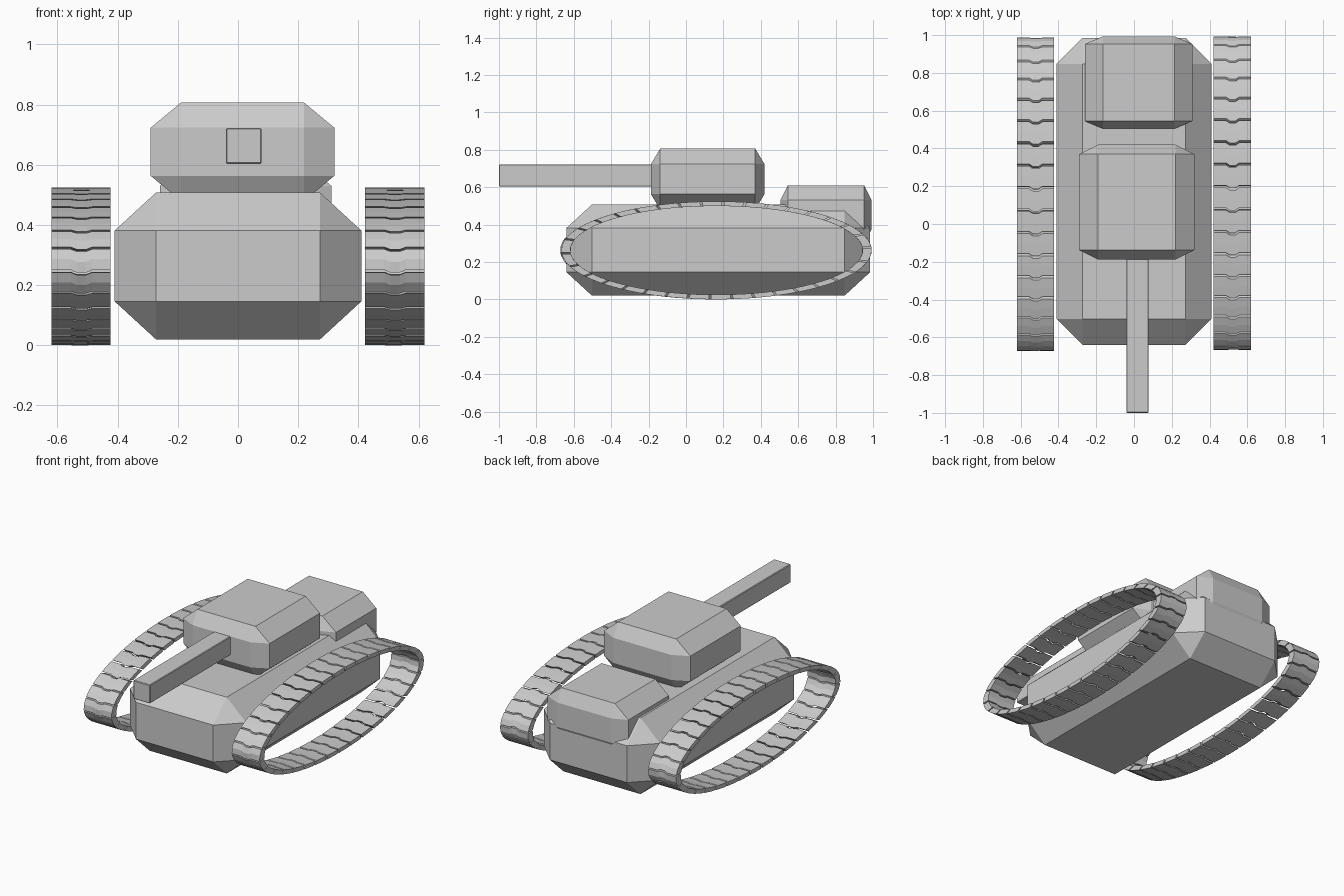
import bpy, bmesh, math
from mathutils import Vector

if "Cube" in bpy.data.objects:
    bpy.data.objects.remove(bpy.data.objects["Cube"])


def add_object(name, bm):
    bmesh.ops.recalc_face_normals(bm, faces=bm.faces)
    mesh = bpy.data.meshes.new(name)
    bm.to_mesh(mesh)
    bm.free()
    obj = bpy.data.objects.new(name, mesh)
    bpy.context.collection.objects.link(obj)
    return obj


def chamfered_box(name, lo, hi, chamfer):
    """Box from lo to hi whose edges are cut by a different amount per axis."""
    lo, hi, c = Vector(lo), Vector(hi), Vector(chamfer)
    size = hi - lo
    bm = bmesh.new()
    bmesh.ops.create_cube(bm, size=1)
    bmesh.ops.scale(bm, verts=bm.verts, vec=[size[k] / c[k] for k in range(3)])
    bmesh.ops.bevel(bm, geom=bm.edges[:], offset=1, segments=1,
                    profile=0.5, affect='EDGES')
    bmesh.ops.scale(bm, verts=bm.verts, vec=c)
    bmesh.ops.translate(bm, verts=bm.verts, vec=(lo + hi) / 2)
    return add_object(name, bm)


# Hull, turret, rear engine box and gun barrel
chamfered_box("hull", (-0.41, -0.64, 0.02), (0.41, 0.985, 0.507), (0.137, 0.137, 0.126))
chamfered_box("turret", (-0.29, -0.188, 0.48), (0.32, 0.42, 0.806), (0.1, 0.05, 0.083))
chamfered_box("engine_box", (-0.26, 0.505, 0.295), (0.31, 0.993, 0.61), (0.095, 0.04, 0.08))
chamfered_box("gun_barrel", (-0.04, -1.0, 0.603), (0.078, -0.15, 0.722), (0.004, 0.004, 0.004))

# Elliptical track path, with links that get shorter towards both ends
A, B = 0.83, 0.262
A_IN, B_IN = 0.782, 0.237
CY, CZ = 0.16, 0.262
LINKS, STEPS = 34, 1440
table = [0.0]
for i in range(STEPS):
    phi = 2 * math.pi * (i + 0.5) / STEPS
    arc = math.hypot(A * math.sin(phi), B * math.cos(phi))
    link_length = 0.118 - 0.038 * abs(math.cos(phi)) ** 4
    table.append(table[-1] + arc / link_length)
table = [t * LINKS / table[-1] for t in table]


def path_angle(p):
    """Angle on the ellipse for a position counted in links."""
    turns, p = divmod(p, LINKS)
    lo, hi = 0, STEPS
    while hi - lo > 1:
        mid = (lo + hi) // 2
        lo, hi = (mid, hi) if table[mid] <= p else (lo, mid)
    f = (p - table[lo]) / (table[hi] - table[lo])
    return 2 * math.pi * (turns + (lo + f) / STEPS)


# Crenellated link edge: position across the width, shift along the track
EDGE = [(0, 0), (0.065, 0), (0.085, -0.11), (0.115, -0.11), (0.135, 0), (0.197, 0)]


def add_link(bm, x0, cy, start):
    grid = []
    for across, shift in EDGE:
        column = []
        for s in (0.05, 0.5, 0.95):
            phi = path_angle(start + s + shift)
            column.append([bm.verts.new((x0 + across, cy - a * math.cos(phi),
                                         CZ + b * math.sin(phi)))
                           for a, b in ((A, B), (A_IN, B_IN))])
        grid.append(column)
    last = len(EDGE) - 1
    for i in range(last):
        for j in range(2):
            for k in range(2):
                bm.faces.new((grid[i][j][k], grid[i + 1][j][k],
                              grid[i + 1][j + 1][k], grid[i][j + 1][k]))
        for j in (0, 2):
            bm.faces.new((grid[i][j][0], grid[i + 1][j][0],
                          grid[i + 1][j][1], grid[i][j][1]))
    for i in (0, last):
        for j in range(2):
            bm.faces.new((grid[i][j][0], grid[i][j + 1][0],
                          grid[i][j + 1][1], grid[i][j][1]))


# Left and right tracks
for name, x0, cy in (("left_track", -0.62, 0.157), ("right_track", 0.422, 0.163)):
    bm = bmesh.new()
    for n in range(LINKS):
        add_link(bm, x0, cy, n - 0.2)
    add_object(name, bm)
